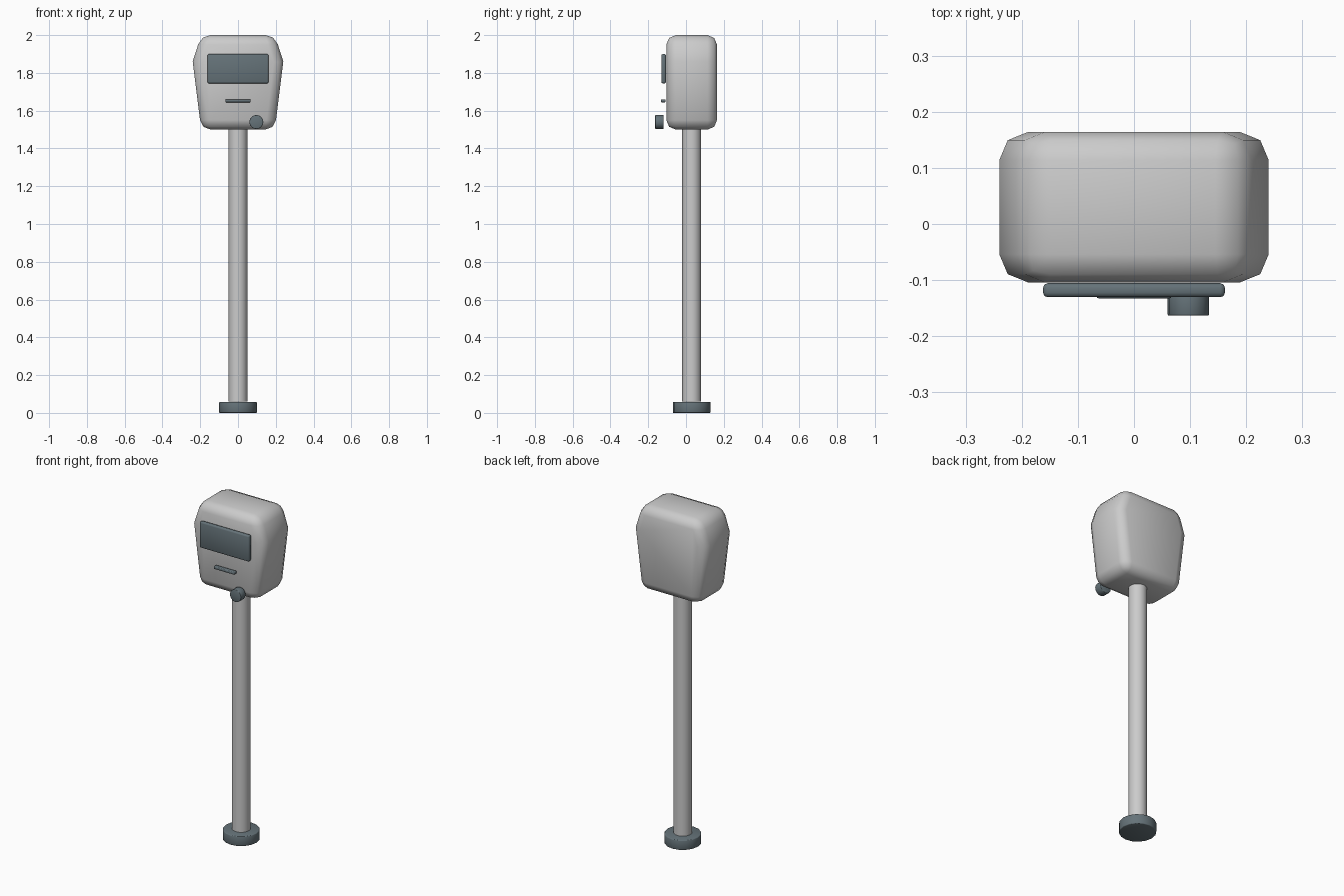
import bpy, bmesh, math

if "Cube" in bpy.data.objects:
    bpy.data.objects.remove(bpy.data.objects["Cube"])

CY = 0.03  # depth centre of pole and housing

dark = bpy.data.materials.new("dark_slate")
dark.diffuse_color = (0.13, 0.17, 0.19, 1)
dark.use_nodes = True
dark.node_tree.nodes["Principled BSDF"].inputs["Base Color"].default_value = dark.diffuse_color


def finish(obj, name, bevel=0, segments=2, mat=None):
    obj.name = name
    if mat:
        obj.data.materials.append(mat)
    bpy.ops.object.select_all(action='DESELECT')
    obj.select_set(True)
    bpy.context.view_layer.objects.active = obj
    if bevel:
        m = obj.modifiers.new("Bevel", 'BEVEL')
        m.width, m.segments = bevel, segments
        m.limit_method, m.angle_limit = 'ANGLE', math.radians(35)
        bpy.ops.object.modifier_apply(modifier=m.name)
    bpy.ops.object.shade_smooth_by_angle(angle=math.radians(50))


def box(name, center, size, bevel, mat):
    bpy.ops.mesh.primitive_cube_add(size=1, location=center)
    obj = bpy.context.object
    obj.scale = size
    bpy.ops.object.transform_apply(location=False, rotation=False, scale=True)
    finish(obj, name, bevel, 2, mat)


def cylinder(name, center, radius, depth, sides, bevel=0, mat=None, rot=(0, 0, 0)):
    bpy.ops.mesh.primitive_cylinder_add(vertices=sides, radius=radius, depth=depth,
                                        location=center, rotation=rot)
    finish(bpy.context.object, name, bevel, 2, mat)


# Base foot and pole
cylinder("base_foot", (0, CY, 0.029), 0.1, 0.058, 16, 0.004, dark)
cylinder("pole", (0, CY, 0.79), 0.05, 1.46, 16)

# Tapered housing: side profile mirrored, extruded in depth, then rounded
half = [(0.195, 1.5), (0.24, 1.86), (0.195, 2.0)]
outline = half + [(-x, z) for x, z in reversed(half)]
bm = bmesh.new()
face = bm.faces.new([bm.verts.new((x, CY - 0.134, z)) for x, z in outline])
ext = bmesh.ops.extrude_face_region(bm, geom=[face])
for v in ext["geom"]:
    if isinstance(v, bmesh.types.BMVert):
        v.co.y += 0.268
bmesh.ops.recalc_face_normals(bm, faces=bm.faces)
mesh = bpy.data.meshes.new("housing")
bm.to_mesh(mesh)
bm.free()
housing = bpy.data.objects.new("housing", mesh)
bpy.context.collection.objects.link(housing)
finish(housing, "housing", 0.05, 2)

# Front panel details
box("display_screen", (0, -0.118, 1.822), (0.324, 0.025, 0.155), 0.008, dark)
box("coin_slot", (0, -0.12, 1.652), (0.134, 0.025, 0.016), 0.004, dark)
cylinder("knob", (0.097, -0.141, 1.54), 0.037, 0.045, 16, 0.003, dark,
         (math.pi / 2, 0, 0))
